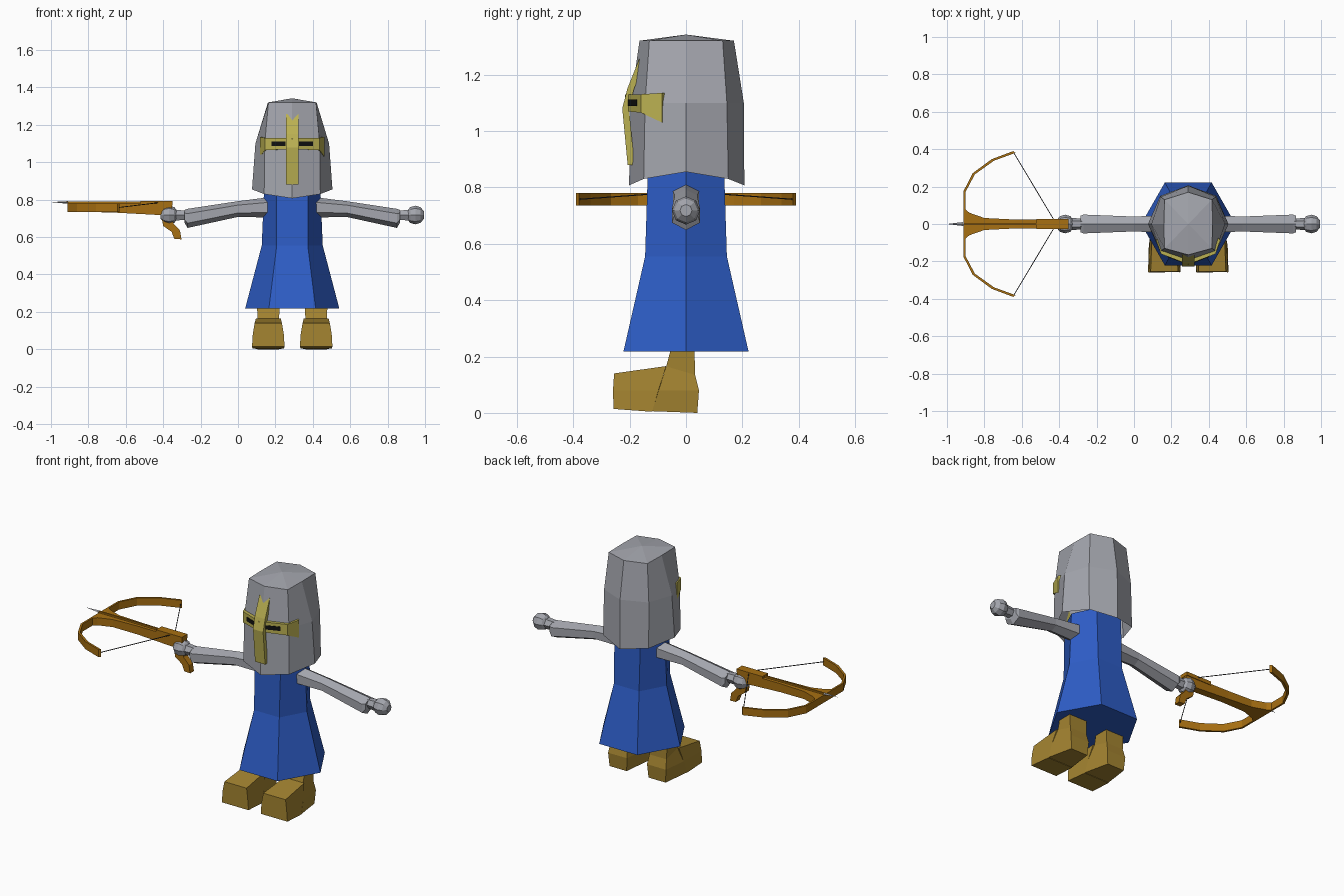
import bpy, bmesh, math

if "Cube" in bpy.data.objects:
    bpy.data.objects.remove(bpy.data.objects["Cube"])

CX = 0.29  # centre line of the figure


def material(name, r, g, b):
    m = bpy.data.materials.new(name)
    m.diffuse_color = (r, g, b, 1)
    m.use_nodes = True
    m.node_tree.nodes["Principled BSDF"].inputs["Base Color"].default_value = m.diffuse_color
    return m


STEEL = material("steel grey", 0.37, 0.38, 0.42)
BLUE = material("tunic blue", 0.027, 0.11, 0.57)
GOLD = material("brass yellow", 0.50, 0.44, 0.085)
LEATHER = material("boot tan", 0.37, 0.23, 0.03)
WOOD = material("crossbow wood", 0.39, 0.16, 0.006)
BLACK = material("slot black", 0.005, 0.005, 0.005)
STRING = material("string dark grey", 0.04, 0.04, 0.045)


def finish(bm, name, mat, x=0.0):
    bmesh.ops.recalc_face_normals(bm, faces=bm.faces)
    me = bpy.data.meshes.new(name)
    bm.to_mesh(me)
    bm.free()
    me.materials.append(mat)
    ob = bpy.data.objects.new(name, me)
    ob.location.x = x
    bpy.context.collection.objects.link(ob)
    return ob


def loft(name, rings, mat, x=0.0, start=True, end=True):
    """Skin equal-length rings of points; a one-point last ring is an apex."""
    bm = bmesh.new()
    vs = [[bm.verts.new(p) for p in r] for r in rings]
    n = len(vs[0])
    for a, b in zip(vs, vs[1:]):
        for i in range(n):
            j = (i + 1) % n
            bm.faces.new((a[i], a[j], b[0]) if len(b) == 1 else (a[i], a[j], b[j], b[i]))
    if start:
        bm.faces.new(vs[0])
    if end and len(vs[-1]) > 2:
        bm.faces.new(vs[-1])
    return finish(bm, name, mat, x)


def rect_x(x, hy, z0, z1):
    return [(x, -hy, z0), (x, hy, z0), (x, hy, z1), (x, -hy, z1)]


# Helmet: eight-sided, arched lower rim, shallow cap
def helmet_ring(side, diag, dy, front, back, zs, zd, zf):
    return [(side, 0, zs), (diag, dy, zd), (0, back, zf), (-diag, dy, zd),
            (-side, 0, zs), (-diag, -dy, zd), (0, -front, zf), (diag, -dy, zd)]


loft("helmet", [helmet_ring(.215, .15, .15, .202, .207, .855, .83, .807),
                helmet_ring(.197, .147, .145, .196, .205, 1.1, 1.1, 1.1),
                helmet_ring(.13, .127, .13, .165, .17, 1.32, 1.32, 1.32),
                [(0, 0, 1.342)]], STEEL, CX, start=False)

# Face guard: wrapped cross bar with flared ends
bar = [(-.172, -.085, 1.03, 1.135), (-.146, -.16, 1.065, 1.13), (0, -.216, 1.07, 1.13),
       (.146, -.16, 1.065, 1.13), (.172, -.085, 1.03, 1.135)]
loft("visor_crossbar", [[(x, y, z0), (x, y, z1), (x * .9, y * .9 + .005, z1), (x * .9, y * .9 + .005, z0)]
                        for x, y, z0, z1 in bar], GOLD, CX)

# Face guard: bent upright bar
upright = [(-.165, 1.258, .034), (-.208, 1.15, .034), (-.226, 1.08, .033), (-.207, .88, .033)]
loft("visor_upright", [[(-w, y, z), (w, y, z), (w, y + .024, z), (-w, y + .024, z)]
                       for y, z, w in upright], GOLD, CX)

# Eye slots: thin black plates on the cross bar
for s, side in ((-1, "right"), (1, "left")):
    rings = []
    for dx in (.036, .112):
        y = -.216 + dx * .056 / .146
        rings.append([(s * dx, y - .003, 1.088), (s * dx, y - .003, 1.112),
                      (s * dx, y + .004, 1.112), (s * dx, y + .004, 1.088)])
    loft("eye_slot_" + side, rings, BLACK, CX)


# Tunic: flared hexagon
def hexagon(a, d, y, z):
    return [(a, 0, z), (d, y, z), (-d, y, z), (-a, 0, z), (-d, -y, z), (d, -y, z)]


loft("tunic", [hexagon(.252, .125, .222, .217), hexagon(.163, .083, .145, .555),
               hexagon(.15, .085, .135, .87)], BLUE, CX)

for s, side in ((-1, "right"), (1, "left")):
    # Arm: six-sided sleeve with a flared cuff
    sleeve = [(.10, .762, .055, .056), (.14, .758, .053, .053), (.29, .75, .042, .046),
              (.56, .70, .051, .058), (.577, .712, .033, .05)]
    loft("sleeve_" + side,
         [[(s * x, ry * math.cos(t), z + rz * math.sin(t))
           for t in [math.radians(30 + 60 * k) for k in range(6)]]
          for x, z, rz, ry in sleeve], STEEL, CX)
    # Wrist and faceted fist
    loft("wrist_" + side,
         [[(s * x, r * math.cos(k * math.pi / 3), .717 + r * math.sin(k * math.pi / 3))
           for k in range(6)] for x, r in ((.56, .028), (.64, .034))], STEEL, CX)
    R = .05
    fist = [[(s * (.658 - R * math.cos(a)), R * math.sin(a) * math.cos(k * math.pi / 4),
              .718 + R * math.sin(a) * math.sin(k * math.pi / 4)) for k in range(8)]
            for a in (.45, 1.0, 1.57, 2.15, 2.7)]
    loft("fist_" + side, fist, STEEL, CX)

    # Boot: shaft with heel, then toe section
    cx = s * .128
    shaft = [(-.05, .24, .06, .03, .24, .06), (-.07, .165, .058, .032, .135, .056),
             (-.097, .08, .078, .046, .08, .062), (-.12, .006, .083, .04, 0, .056)]
    loft("boot_shaft_" + side,
         [[(cx - wf, yf, zf), (cx + wf, yf, zf), (cx + wb, yb, zb), (cx - wb, yb, zb)]
          for yf, zf, wf, yb, zb, wb in shaft], LEATHER, CX)
    toe = [(-.07, .166, .066, -.12, .004, .083), (-.255, .14, .073, -.257, .014, .087)]
    loft("boot_toe_" + side,
         [[(cx - wt, yt, zt), (cx + wt, yt, zt), (cx + (wt + wb) / 2 + .003, (yt + yb) / 2 - .003, .08),
           (cx + wb, yb, zb), (cx - wb, yb, zb), (cx - (wt + wb) / 2 - .003, (yt + yb) / 2 - .003, .08)]
          for yt, zt, wt, yb, zb, wb in toe], LEATHER, CX)

# Crossbow stock and raised rear rail
loft("crossbow_stock", [rect_x(-.91, .085, .735, .78), rect_x(-.88, .06, .735, .78),
                        rect_x(-.80, .032, .735, .78), rect_x(-.64, .024, .73, .78),
                        rect_x(-.42, .022, .718, .778), rect_x(-.352, .022, .735, .778)], WOOD)
loft("crossbow_rail", [rect_x(-.52, .026, .77, .792), rect_x(-.35, .026, .77, .792)], WOOD)

# Curved grip
grip = [(-.415, .74, -.36, .74), (-.40, .66, -.345, .672), (-.355, .628, -.31, .635),
        (-.34, .59, -.302, .588)]
loft("crossbow_grip", [[(x0, -.018, z0), (x0, .018, z0), (x1, .018, z1), (x1, -.018, z1)]
                       for x0, z0, x1, z1 in grip], WOOD)

# Bow limbs: one thin bent strip, mirrored about y = 0
half = [(-.645, .39), (-.76, .347), (-.862, .272), (-.912, .175)]
path = half + [(x, -y) for x, y in reversed(half)]
loft("crossbow_bow", [[(x, y, .735), (x, y, .78), (x + .011, y * .975, .78), (x + .011, y * .975, .735)]
                      for x, y in path], WOOD)

# String, drawn back to the rail
for s, side in ((-1, "right"), (1, "left")):
    loft("bowstring_" + side,
         [[(x, y, z - .002), (x + .0025, y, z + .002), (x - .0025, y, z + .002)]
          for x, y, z in ((-.647, s * .388, .757), (-.415, 0, .785))], STRING)

# Bolt: shaft and pointed head
loft("bolt_shaft", [rect_x(-.92, .005, .779, .789), rect_x(-.415, .005, .779, .789)], WOOD)
loft("bolt_head", [[(-.91, -.011, .785), (-.91, 0, .778), (-.91, .011, .785), (-.91, 0, .792)],
                   [(-1.0, 0, .787)]], STEEL)
